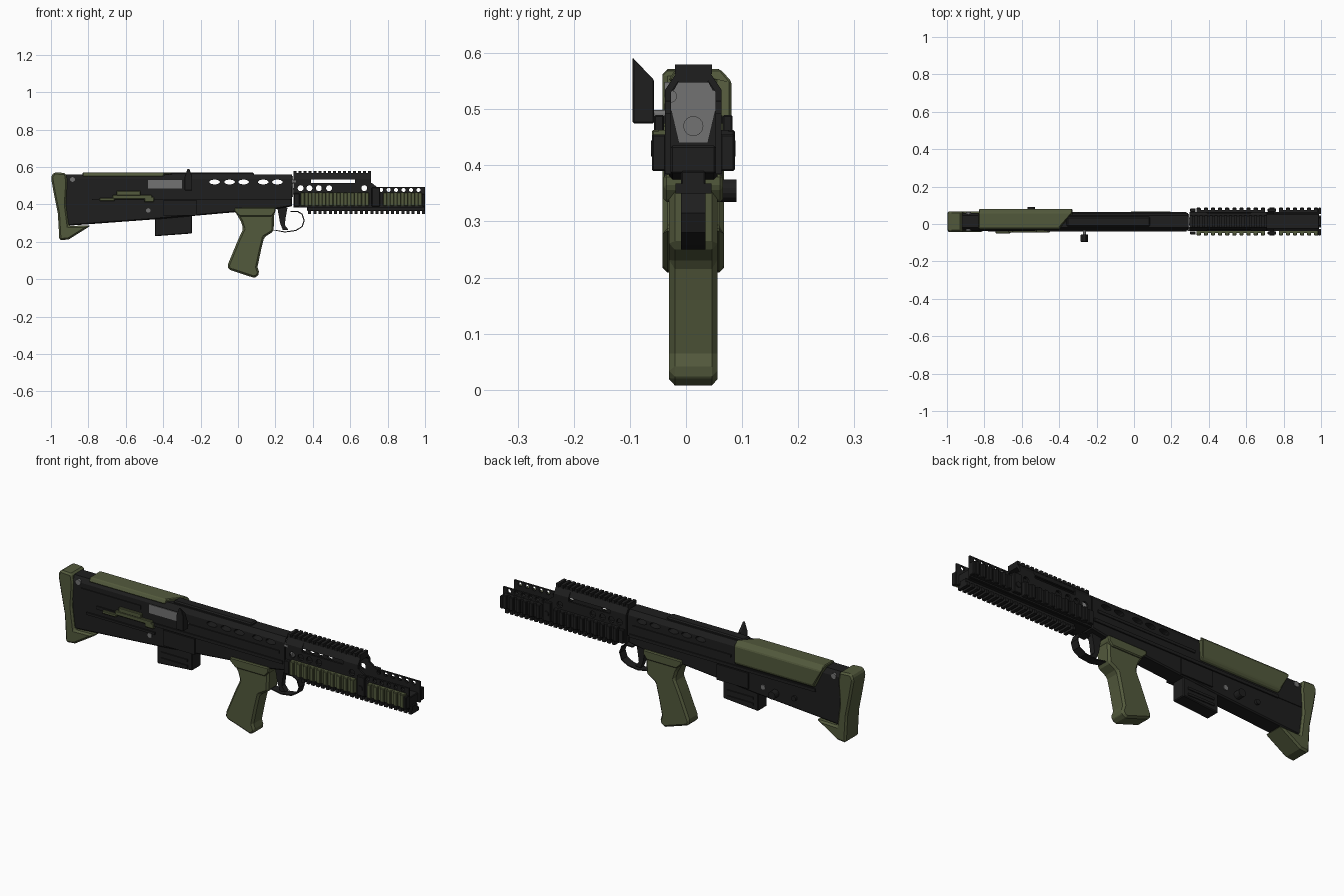
import bpy, bmesh, math
from mathutils import Vector, Matrix

old = bpy.data.objects.get("Cube")
if old:
    bpy.data.objects.remove(old)


def material(name, rgb):
    m = bpy.data.materials.new(name)
    m.use_nodes = True
    m.diffuse_color = (*rgb, 1)
    bsdf = next(n for n in m.node_tree.nodes if n.type == 'BSDF_PRINCIPLED')
    bsdf.inputs["Base Color"].default_value = (*rgb, 1)
    return m


BLACK = material("matte black", (0.013, 0.013, 0.013))
GREEN = material("olive green", (0.085, 0.1, 0.045))
GREY = material("steel grey", (0.17, 0.17, 0.17))
MID = 0.013  # centre plane of the body in y


def finish(name, bm, mat, bevel=0.0):
    bmesh.ops.recalc_face_normals(bm, faces=bm.faces[:])
    if bevel:
        sharp = [e for e in bm.edges if len(e.link_faces) == 2 and e.calc_face_angle() > 0.6]
        bmesh.ops.bevel(bm, geom=sharp, offset=bevel, segments=1, affect='EDGES', clamp_overlap=True)
    me = bpy.data.meshes.new(name)
    bm.to_mesh(me)
    bm.free()
    me.materials.append(mat)
    ob = bpy.data.objects.new(name, me)
    bpy.context.collection.objects.link(ob)
    return ob


def prism(name, pts, lo, hi, mat, bevel=0.0, axis='y', tweak=None):
    """Extrude an (x,z) outline along y, or a (y,z) outline along x."""
    bm = bmesh.new()
    place = (lambda p, d: (p[0], d, p[1])) if axis == 'y' else (lambda p, d: (d, p[0], p[1]))
    face = bm.faces.new([bm.verts.new(place(p, lo)) for p in pts])
    ext = bmesh.ops.extrude_face_region(bm, geom=[face])["geom"]
    shift = Vector((0, hi - lo, 0) if axis == 'y' else (hi - lo, 0, 0))
    bmesh.ops.translate(bm, vec=shift, verts=[v for v in ext if isinstance(v, bmesh.types.BMVert)])
    if tweak:
        for v in bm.verts:
            tweak(v)
    return finish(name, bm, mat, bevel)


def boxes(name, spans, mat, bevel=0.0):
    """One object from a list of (x0, x1, y0, y1, z0, z1) spans."""
    bm = bmesh.new()
    for x0, x1, y0, y1, z0, z1 in spans:
        m = Matrix.Translation(((x0 + x1) / 2, (y0 + y1) / 2, (z0 + z1) / 2)) @ Matrix.Diagonal((x1 - x0, y1 - y0, z1 - z0, 1))
        bmesh.ops.create_cube(bm, size=1, matrix=m)
    return finish(name, bm, mat, bevel)


def rods(name, items, mat, axis='y', sides=14):
    """Cylinders given as (centre, radius, length, x stretch)."""
    bm = bmesh.new()
    turn = Matrix.Rotation(math.pi / 2, 4, 'X' if axis == 'y' else 'Y')
    for c, r, length, stretch in items:
        m = Matrix.Translation(c) @ Matrix.Diagonal((stretch, 1, 1, 1)) @ turn
        bmesh.ops.create_cone(bm, cap_ends=True, segments=sides, radius1=r, radius2=r, depth=length, matrix=m)
    return finish(name, bm, mat)


def cut(target, cutter):
    cutter.hide_render = True
    mod = target.modifiers.new("cut", 'BOOLEAN')
    mod.operation = 'DIFFERENCE'
    mod.solver = 'EXACT'
    mod.object = cutter
    bpy.context.view_layer.objects.active = target
    bpy.ops.object.modifier_apply(modifier=mod.name)
    bpy.data.objects.remove(cutter)


def both(y0, y1):
    return [(MID - y1, MID - y0), (MID + y0, MID + y1)]


# Receiver: upper shell, lower body and top cover
upper = prism("upper_receiver", [(MID - .047, .43), (MID + .047, .43), (MID + .047, .535), (MID + .032, .56),
              (MID - .032, .56), (MID - .047, .535)], -.925, .29, BLACK, axis='x')
cut(upper, rods("slot_cutter", [((x, MID, .52), .013, .3, 2.2) for x in (-.125, -.045, .03, .135, .21)], BLACK))
prism("lower_receiver", [(-.925, .285), (-.45, .32), (0, .36), (.2, .375), (.29, .39), (.29, .44), (-.925, .44)],
      MID - .043, MID + .043, BLACK, .006)
boxes("top_cover", [(-.36, .085, MID - .026, MID + .026, .55, .572)], BLACK, .006)
boxes("side_rails", [(a, b, y0, y1, z, z + h) for y0, y1 in both(.045, .052)
      for a, b, z, h in ((-.3, .26, .475, .014), (-.78, .28, .425, .016), (-.4, -.22, .34, .08))], BLACK)
boxes("rear_ribs", [(-.87, -.53, MID - .051, MID - .04, .49, .51), (-.84, -.45, MID - .049, MID - .04, .38, .392)], BLACK)
prism("receiver_front_plate", [(MID - .026, .44), (MID + .026, .44), (MID + .04, .5), (MID + .04, .535),
      (MID + .028, .552), (MID - .028, .552), (MID - .04, .535), (MID - .04, .5)], .285, .294, GREY, axis='x')
rods("barrel_nut", [((.3, MID, .47), .018, .02, 1), ((.3, MID - .04, .523), .011, .02, 1)], GREY, axis='x')

# Ejection port, pins and control parts
boxes("ejection_port", [(-.48, -.3, MID - .05, MID - .03, .485, .53)], GREY)
rods("grey_pins", [((-.885, MID, .535), .014, .102, 1), ((-.48, MID, .368), .012, .094, 1)], GREY)
boxes("bolt_release_plate", [(-.67, -.46, -.046, -.03, .428, .45), (-.65, -.52, -.046, -.03, .448, .472),
      (-.74, -.66, -.05, -.03, .418, .434), (-.5, -.45, -.046, -.03, .412, .44)], GREEN, .003)
rods("selector_knobs", [((-.55, MID + .06, .355), .02, .034, 1), ((-.66, MID + .045, .36), .013, .02, 1)], BLACK)


def slant(v):
    if v.co.y > -.06 and v.co.z > .5:
        v.co.z -= .04


prism("charging_handle", [(-.285, .475), (-.245, .475), (-.245, .55), (-.26, .592), (-.27, .592), (-.285, .55)],
      -.095, -.057, BLACK, .002, tweak=slant)
rods("charging_handle_stem", [((-.265, -.045, .49), .009, .04, 1)], GREY)

# Magazine housing
prism("magazine_well", [(-.445, .23), (-.245, .245), (-.245, .35), (-.445, .35)], MID - .036, MID + .036, BLACK, .004)
boxes("magazine_well_lips", [(-.42, -.27, y0, y1, z, z + .012) for y0, y1 in both(.03, .041) for z in (.255, .285)], BLACK)

# Butt stock and cheek rest
prism("butt_pad", [(-.955, .208), (-.905, .213), (-.785, .288), (-.905, .285), (-.92, .4), (-.912, .52), (-.92, .568),
      (-.985, .572), (-1, .545), (-.985, .46), (-.963, .35)], MID - .055, MID + .055, GREEN, .009)


def shorten(v):
    if v.co.x > -.35 and v.co.y < .05:
        v.co.x = -.4
    if v.co.x < -.8 and v.co.z < .5:
        v.co.x += .05


prism("cheek_rest", [(-.032, .55), (-.02, .57), (.06, .572), (.081, .55), (.081, .465), (.07, .45), (.052, .45),
      (.052, .55)], -.83, -.33, GREEN, .004, axis='x', tweak=shorten)

# Grip with a wider collar
prism("grip", [(-.02, .37), (.015, .31), (.028, .27), (0, .21), (-.056, .075), (-.05, .052), (.085, .008), (.1, .012),
      (.115, .032), (.104, .065), (.124, .16), (.14, .225), (.19, .255), (.195, .37)],
      MID - .043, MID + .043, GREEN, .01)
prism("grip_collar", [(-.02, .382), (-.02, .362), (.01, .335), (.18, .335), (.2, .36), (.2, .384)],
      MID - .053, MID + .053, GREEN, .005)

# Trigger and its guard strip
prism("trigger", [(.21, .385), (.265, .385), (.255, .33), (.25, .29), (.27, .265), (.24, .262), (.225, .3)],
      MID - .014, MID + .014, BLACK)
outer = [(.19, .262), (.25, .25), (.31, .258), (.345, .28), (.357, .315), (.345, .35), (.32, .365), (.28, .365)]
inner = [Vector(p) + (Vector((.28, .31)) - Vector(p)).normalized() * .006 for p in outer]
prism("trigger_guard", outer + [tuple(p) for p in reversed(inner)], MID - .022, MID + .022, BLACK)

# Handguard: open trough with pierced side plates
boxes("handguard_floor", [(.297, .99, MID - .04, MID + .04, .385, .435), (.37, 1, MID - .022, MID + .022, .365, .39)],
      BLACK, .003)
plate = [(.297, .385), (1, .385), (1, .492), (.745, .492), (.715, .515), (.297, .515)]
holes = [(x, .487, .016) for x in (.335, .382, .432, .487, .675)] + [(.765 + i * .04, .478, .011) for i in range(6)]
for side, (y0, y1) in zip(("right", "left"), both(.04, .05)):
    ob = prism(side + "_handguard_plate", plate, y0, y1, BLACK)
    cut(ob, rods("hole_cutter", [((x, MID, z), r, .3, 1) for x, z, r in holes], BLACK))
    # Sloped arms that carry the top rail
    s = -1 if side == "right" else 1
    prism(side + "_top_rail_arms", [(MID + s * .05, .51), (MID + s * .05, .535), (MID + s * .03, .565),
          (MID + s * .02, .56), (MID + s * .04, .53), (MID + s * .04, .51)], .297, .39, BLACK, axis='x')
    prism(side + "_front_arm", [(MID + s * .05, .51), (MID + s * .05, .535), (MID + s * .03, .565),
          (MID + s * .02, .56), (MID + s * .04, .53), (MID + s * .04, .51)], .625, .71, BLACK, axis='x')
    prism(side + "_rail_web", [(MID + s * .046, .533), (MID + s * .03, .565), (MID + s * .02, .56),
          (MID + s * .035, .533)], .38, .63, BLACK, axis='x')

PITCH = .0275


def teeth(a, b, y0, y1, z0, z1, width=.016):
    n = int((b - a) / PITCH)
    step = (b - a - width) / n
    return [(a + i * step, a + i * step + width, y0, y1, z0, z1) for i in range(n + 1)]


# Top and bottom toothed rails
boxes("top_rail", [(.297, .71, MID - .026, MID + .026, .548, .567)]
      + teeth(.297, .71, MID - .033, MID + .033, .563, .58), BLACK)
boxes("bottom_rail_teeth", teeth(.375, 1, MID - .032, MID + .032, .35, .368), BLACK)

# Side rails: olive on the right, black on the left
RIB = .037
for side, mat, (y0, y1) in zip(("right", "left"), (GREEN, BLACK), both(.048, .074)):
    out, root = (y0, y1) if side == "right" else (y1, y0)
    near = out + (root - out) * .45
    runs = [(.335, .7, .392, .463), (.775, .985, .392, .463)]
    boxes(side + "_rail_base", [(a, b, min(near, root), max(near, root), z0, z1) for a, b, z0, z1 in runs], mat)
    PITCH = RIB
    boxes(side + "_rail_ribs", [t for a, b, z0, z1 in runs for t in teeth(a, b, y0, y1, z0, z1, .022)], mat, .003)
    boxes(side + "_rail_clamps", [(.715, .76, y0 + .004, y1 - .004, .39, .49), (.985, 1, y0, y1, .39, .455),
          (.3, .33, y0 + .004, y1 - .004, .39, .46)], BLACK, .003)
    rods(side + "_clamp_screw", [((.737, (y0 + y1) / 2, .43), .014, .028, 1)], BLACK)
